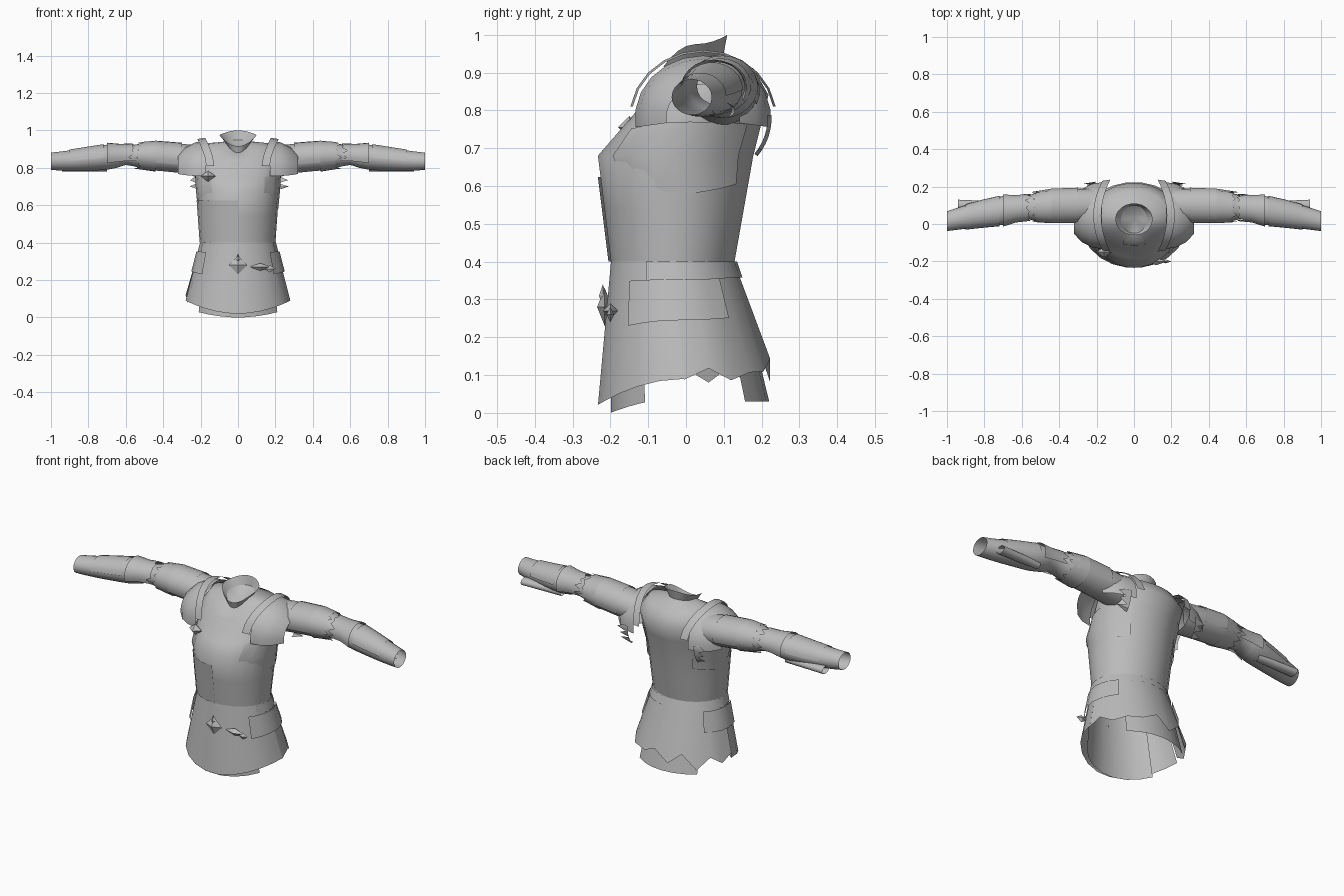
import bpy, bmesh, random
from math import cos, sin, exp, pi, radians
from mathutils import Vector

random.seed(4)
default_cube = bpy.data.objects.get("Cube")
if default_cube:
    bpy.data.objects.remove(default_cube)

shade = .5
grey = bpy.data.materials.new("plain_grey")
grey.use_nodes = True
grey.diffuse_color = (shade, shade, shade, 1)
grey.node_tree.nodes["Principled BSDF"].inputs["Base Color"].default_value = grey.diffuse_color

LEFT, BACK, FRONT, TOP = 0, pi / 2, -pi / 2, pi / 2
THIN = .005


def finish(name, bm, smooth=True):
    bmesh.ops.remove_doubles(bm, verts=bm.verts, dist=THIN / 9)
    bmesh.ops.recalc_face_normals(bm, faces=bm.faces)
    mesh = bpy.data.meshes.new(name)
    bm.to_mesh(mesh)
    bm.free()
    mesh.materials.append(grey)
    part = bpy.data.objects.new(name, mesh)
    bpy.context.collection.objects.link(part)
    if smooth:
        bpy.ops.object.select_all(action="DESELECT")
        bpy.context.view_layer.objects.active = part
        part.select_set(True)
        bpy.ops.object.shade_smooth_by_angle(angle=radians(50))


def body_ring(width, front, back, height, front_drop=0, back_rise=0):
    """Upright ring whose front and back may sit lower or higher than its sides."""
    return Vector((width, front, back, height, front_drop, back_rise))


def body_point(ring, angle):
    width, front, back, height, front_drop, back_rise = ring
    across, along = cos(angle), sin(angle)
    shift = back_rise if along > 0 else -front_drop
    y = (front + back + (back - front) * along) / 2
    return Vector((width * across, y, height + shift * along * along))


def limb_point(ring, angle):
    x, y, z, depth, height = ring
    return Vector((x, y + depth * cos(angle), z + height * sin(angle)))


def loft(name, rings, point=body_point, middle=LEFT, half=pi, side=1, jag=0, grow=0, lean=0):
    """Skin rings over an arc; jag tears the first edge, grow lifts, lean pulls ends inward."""
    bm = bmesh.new()
    steps = max(6, round(half * 7))
    lines = []
    for ring in rings:
        line = []
        for step in range(steps + 1):
            angle = middle + half * (2 * step / steps - 1)
            spot = point(ring, angle)
            tear = jag * (step % 2 - random.random()) if not lines else 0
            if point is body_point:
                spot += Vector((grow * cos(angle), grow * sin(angle), tear))
            else:
                spot += Vector((tear - lean * cos(angle) ** 2, grow * cos(angle), grow * sin(angle)))
            spot.x *= side
            line.append(bm.verts.new(spot))
        lines.append(line)
    for lower, upper in zip(lines, lines[1:]):
        for step in range(steps):
            bm.faces.new((lower[step], lower[step + 1], upper[step + 1], upper[step]))
    finish(name, bm)


def gem(name, centre, size):
    bm = bmesh.new()
    bmesh.ops.create_uvsphere(bm, u_segments=4, v_segments=2, radius=1)
    bmesh.ops.scale(bm, vec=size, verts=bm.verts)
    bmesh.ops.translate(bm, vec=centre, verts=bm.verts)
    finish(name, bm, False)


def sleeve_rings(start, end, steps):
    """Arm rings that taper to the wrist, sweep forward and down, and pinch at the elbow."""
    rings = []
    for step in range(steps + 1):
        x = start + (end - start) * step / steps
        reach = (x - .3) / .7
        pinch = exp(-((x - .59) / .06) ** 2) / 35
        radius = .09 - .037 * reach ** 2 - pinch
        height = .85 + .015 * sin(reach * pi * 1.5)
        rings.append((x, .1 - .085 * reach ** 2, height, radius, radius * .88))
    return rings


def cap_ring(turn):
    """Ring of the rounded shoulder, from its inner edge out to the sleeve."""
    return (.17 + .18 * sin(turn), .045, .78, .18 * cos(turn), .165 * cos(turn))


# Main rings of the body, from hem to neck
hem = body_ring(.28, -.235, .225, .09, .07, .03)
waist = body_ring(.2, -.2, .13, .4)
bust = body_ring(.22, -.235, .18, .68)
yoke = body_ring(.23, -.13, .22, .86, .06, -.02)
slope = body_ring(.18, -.09, .18, .93, .07, -.02)
neck = body_ring(.07, -.05, .1, .94, .06, .01)
rim = body_ring(.1, -.06, .11, .975, .06, .025)
girdle = hem.lerp(waist, .85)
armpit = bust.lerp(yoke, .5)

# Torso with overlapping chest panel and waist band
loft("torso", [waist, waist.lerp(bust, .5), bust, armpit, yoke, slope, neck])
loft("chest_overlap", [waist, waist.lerp(bust, .8)], middle=FRONT - pi / 4, half=pi / 4, grow=THIN)
loft("waist_band", [girdle, waist], middle=BACK, half=2, grow=THIN)

# Flared collar, neck lining and throat tab
loft("collar", [neck, neck.lerp(rim, .5), rim])
loft("neck_lining", [neck, body_ring(0, .03, .03, .89)])
loft("throat_tab", [yoke.lerp(slope, .5), slope, neck], middle=FRONT, half=.3, grow=THIN)

# Layered skirt: outer layer torn at the back, longer tails beneath
loft("skirt_front", [hem, girdle, waist], middle=FRONT, half=pi / 2)
loft("skirt_back", [hem, girdle, waist], middle=BACK, half=pi / 2, jag=.05)
loft("front_tail", [body_ring(.25, -.2, .2, .04, .04), waist], middle=FRONT, half=1)
loft("back_tail", [body_ring(.25, -.2, .22, .03), waist], middle=BACK, half=.8)

# Belt gem, hanging leaves and chest brooch
gem("belt_gem", (0, -.215, .28), (.05, .02, .05))
gem("belt_spike", (0, -.22, .31), (.01, .01, .03))
gem("belt_leaf", (.12, -.2, .27), (.06, .02, .02))
gem("belt_leaf_tip", (.17, -.2, .26), (.03, .01, .02))
gem("chest_brooch", (-.16, -.15, .755), (.04, .03, .03))

for side, label in ((1, "left_"), (-1, "right_")):
    # Rounded shoulder cap with a raised strap leaning towards the chest
    loft(label + "shoulder_cap", [cap_ring(step / 3) for step in range(4)],
         limb_point, TOP, pi / 2 + .15, side)
    loft(label + "shoulder_strap", [cap_ring(.03), cap_ring(.27)],
         limb_point, TOP, 1.4, side, grow=THIN * 3, lean=.05)

    # Sleeve with arm plates and ragged wraps
    loft(label + "sleeve", sleeve_rings(.2, 1, 16), limb_point, side=side)
    loft(label + "arm_plate", sleeve_rings(.3, .44, 1), limb_point, TOP, 2, side, grow=THIN)
    loft(label + "elbow_wrap", sleeve_rings(.53, .44, 1), limb_point, TOP, pi, side, .03, THIN)
    loft(label + "elbow_guard", sleeve_rings(.56, .7, 2), limb_point, TOP, 2, side, .03, THIN * 2)
    loft(label + "forearm_plate", sleeve_rings(.72, .9, 2), limb_point, TOP, pi / 2, side, grow=THIN)
    loft(label + "wrist_roll", [(.7, .1, .8, .02, .02), (.94, .1, .8, .03, .02)],
         limb_point, side=side)

    # Armhole plate, torn cloth hanging behind the arm and flared hip flap
    loft(label + "armhole_plate", [body_ring(.21, -.21, .17, .58, -.08, .04), bust, armpit],
         half=.9, side=side, grow=THIN)
    loft(label + "torn_cloth", [cap_ring(.4), cap_ring(.2)], limb_point, BACK - pi / 2 - .3, .35,
         side, .04, THIN)
    loft(label + "hip_flap", [hem.lerp(waist, .5), girdle], half=.7, side=side, grow=THIN * 2)
